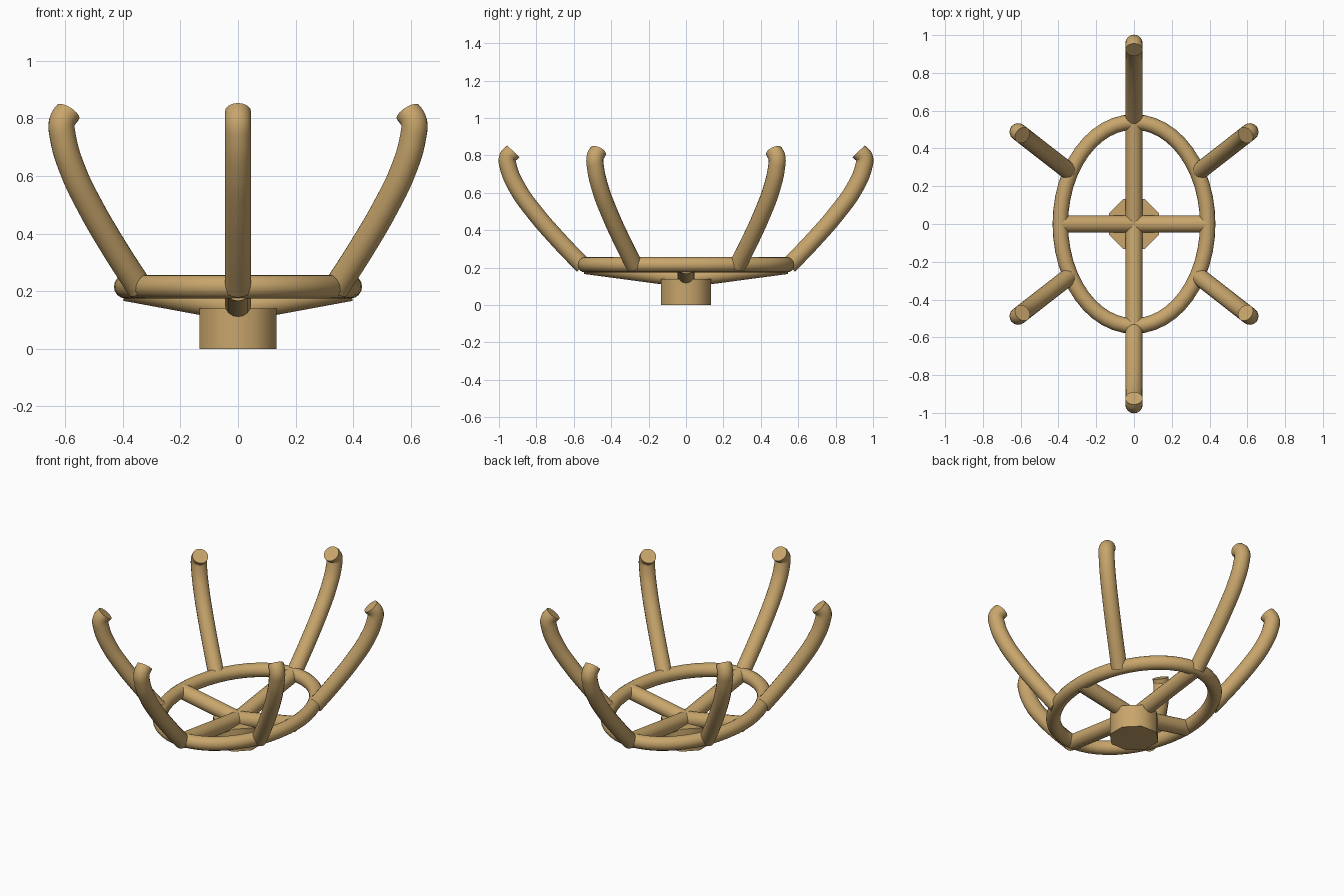
import bpy, math

if "Cube" in bpy.data.objects:
    bpy.data.objects.remove(bpy.data.objects["Cube"])

mat = bpy.data.materials.new("tan")
mat.diffuse_color = (0.58, 0.38, 0.15, 1)
mat.use_nodes = True
mat.node_tree.nodes["Principled BSDF"].inputs["Base Color"].default_value = mat.diffuse_color


def tube(name, pts, radius, cyclic=False, smooth_path=True):
    """Round rod swept along a path of points, closed with flat caps."""
    cu = bpy.data.curves.new(name, 'CURVE')
    cu.dimensions = '3D'
    cu.bevel_depth = radius
    cu.bevel_resolution = 6
    cu.resolution_u = 6
    cu.use_fill_caps = True
    sp = cu.splines.new('BEZIER' if smooth_path else 'POLY')
    if smooth_path:
        sp.bezier_points.add(len(pts) - 1)
        for b, p in zip(sp.bezier_points, pts):
            b.co = p
            b.handle_left_type = b.handle_right_type = 'AUTO'
    else:
        sp.points.add(len(pts) - 1)
        for b, p in zip(sp.points, pts):
            b.co = (*p, 1)
    sp.use_cyclic_u = cyclic
    ob = bpy.data.objects.new(name, cu)
    bpy.context.collection.objects.link(ob)
    bpy.ops.object.select_all(action='DESELECT')
    ob.select_set(True)
    bpy.context.view_layer.objects.active = ob
    bpy.ops.object.convert(target='MESH')
    ob = bpy.context.object
    ob.data.materials.clear()
    ob.data.materials.append(mat)
    bpy.ops.object.shade_smooth_by_angle(angle=math.radians(40))
    return ob


# Octagonal hub
bpy.ops.mesh.primitive_cylinder_add(vertices=8, radius=0.133 / math.cos(math.pi / 8),
                                    depth=0.14, location=(0, 0, 0.07),
                                    rotation=(0, 0, math.pi / 8))
hub = bpy.context.object
hub.name = "hub"
hub.data.materials.append(mat)
bpy.ops.object.shade_smooth_by_angle(angle=math.radians(50))

# Oval ring
ring = [(0.39 * math.cos(a), 0.54 * math.sin(a), 0.216)
        for a in (i * math.tau / 48 for i in range(48))]
tube("oval_ring", ring, 0.041, cyclic=True, smooth_path=False)

# Four spokes rising from the hub to the ring
for name, x, y in (("right", 0.39, 0), ("left", -0.39, 0), ("back", 0, 0.54), ("front", 0, -0.54)):
    tube(name + "_spoke", [(0, 0, 0.14), (x, y, 0.212)], 0.046, smooth_path=False)

# Six curved prongs: (fraction of outward travel, height)
profile = [(0, 0.21), (0.33, 0.35), (0.63, 0.49), (0.86, 0.62),
           (0.985, 0.735), (0.995, 0.79), (0.92, 0.822)]
prongs = [("back", (0, 0.55), (0, 0.955)), ("front", (0, -0.55), (0, -0.955))]
for sx, side in ((1, "right"), (-1, "left")):
    for sy, end in ((1, "back"), (-1, "front")):
        prongs.append((end + "_" + side, (0.34 * sx, 0.275 * sy), (0.612 * sx, 0.487 * sy)))
for name, a, b in prongs:
    tube(name + "_prong", [(a[0] + (b[0] - a[0]) * t, a[1] + (b[1] - a[1]) * t, z)
                           for t, z in profile], 0.046)
